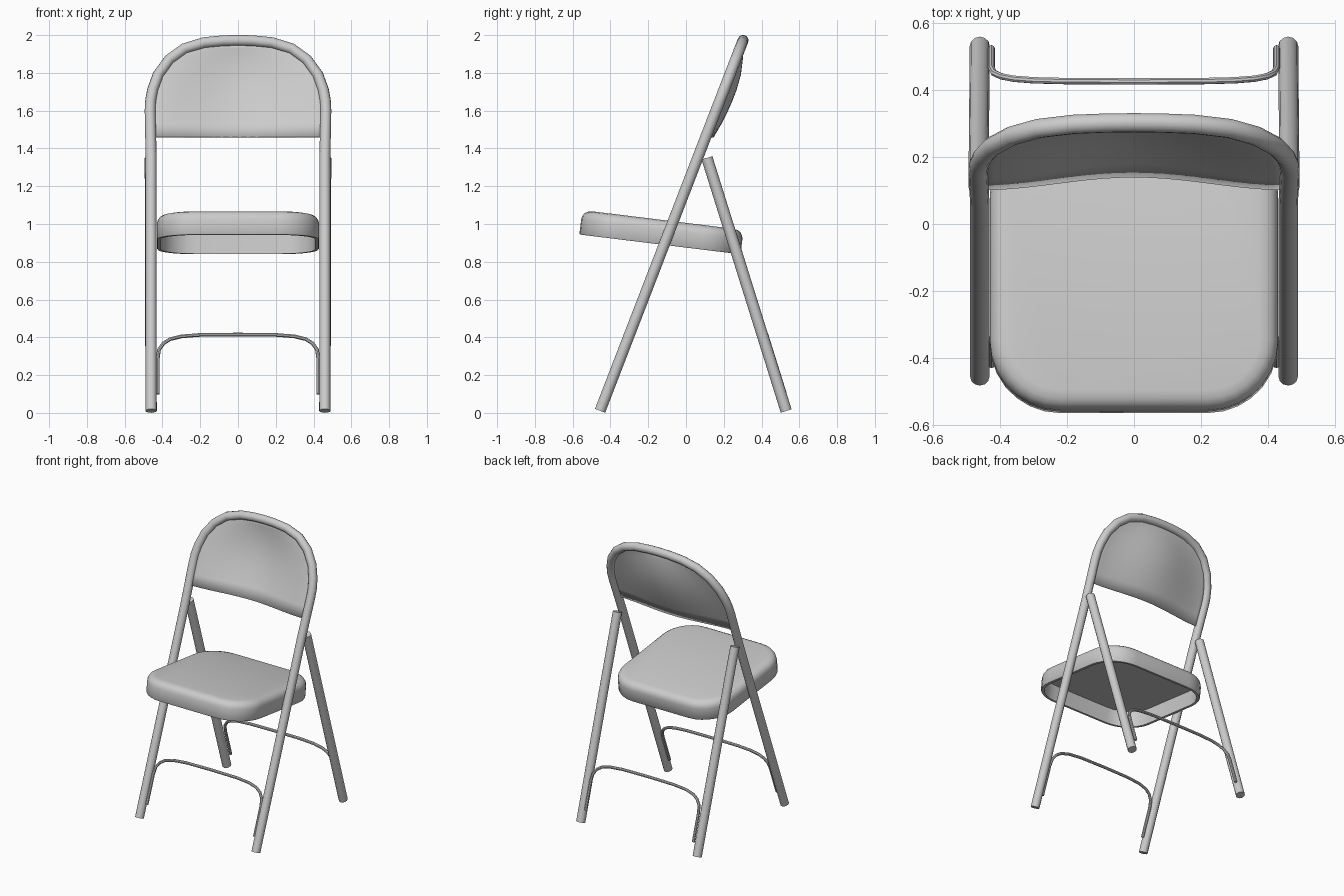
import bpy, bmesh, math
from mathutils import Matrix, Vector

if "Cube" in bpy.data.objects:
    bpy.data.objects.remove(bpy.data.objects["Cube"])


def front_y(z):
    return -0.455 + 0.386 * (z - 0.011)


def rear_y(z):
    return 0.53 - 0.313 * (z - 0.011)


def smooth(obj, angle=40):
    bpy.ops.object.select_all(action='DESELECT')
    obj.select_set(True)
    bpy.context.view_layer.objects.active = obj
    bpy.ops.object.shade_smooth_by_angle(angle=math.radians(angle))


def tube(name, points, radius, res=4):
    cu = bpy.data.curves.new(name, 'CURVE')
    cu.dimensions = '3D'
    cu.bevel_depth = radius
    cu.bevel_resolution = res
    cu.use_fill_caps = True
    sp = cu.splines.new('POLY')
    sp.points.add(len(points) - 1)
    for p, co in zip(sp.points, points):
        p.co = (*co, 1)
    obj = bpy.data.objects.new(name, cu)
    bpy.context.collection.objects.link(obj)
    bpy.ops.object.select_all(action='DESELECT')
    obj.select_set(True)
    bpy.context.view_layer.objects.active = obj
    bpy.ops.object.convert(target='MESH')
    obj = bpy.context.view_layer.objects.active
    obj.name = name
    smooth(obj)
    return obj


def mirrored(half, y_of):
    # half: (x, z) points from outside to the centre line
    full = [(-x, z) for x, z in half] + [(x, z) for x, z in reversed(half) if x > 0]
    return [(x, y_of(z), z) for x, z in full]


def mesh_object(name, bm):
    bmesh.ops.recalc_face_normals(bm, faces=bm.faces)
    me = bpy.data.meshes.new(name)
    bm.to_mesh(me)
    bm.free()
    obj = bpy.data.objects.new(name, me)
    bpy.context.collection.objects.link(obj)
    return obj


# Front legs and back arch: one bent tube in a leaning plane
arch = [(0.465, 1.6), (0.463, 1.65), (0.452, 1.71), (0.423, 1.79), (0.365, 1.87),
        (0.285, 1.928), (0.18, 1.96), (0.08, 1.97), (0, 1.972)]
tube("front_frame", mirrored([(0.46, 0.011), (0.46, 1.35)] + arch, front_y), 0.029)

# Rear legs
for side, s in (("left", -1), ("right", 1)):
    tube("rear_leg_" + side, [(s * 0.46, rear_y(0.01), 0.01),
                              (s * 0.464, rear_y(1.35), 1.35)], 0.03)

# Bent wire braces between the legs
wire = [(0.425, 0.10), (0.425, 0.29), (0.418, 0.335), (0.395, 0.368), (0.36, 0.39),
        (0.30, 0.405), (0.2, 0.413), (0, 0.415)]
tube("front_brace", mirrored(wire, front_y), 0.01, 2)
tube("rear_brace", mirrored(wire, lambda z: rear_y(z) + 0.022), 0.01, 2)

# Back panel: bowed sheet whose outline follows the arch
rows = [(0.462, 1.46, 0.038), (0.464, 1.53, 0.052)]
rows += [(x, z, b) for (x, z), b in zip(arch, (0.06, 0.063, 0.063, 0.055, 0.034, 0.014, 0.0))]
bm = bmesh.new()
n = 20
grid = []
for w, z, bow in rows:
    row = []
    for i in range(n + 1):
        u = -1 + 2 * i / n
        y = front_y(z) + bow * (0.5 + 0.5 * math.cos(math.pi * u))
        row.append(bm.verts.new((u * w, y, z)))
    grid.append(row)
for a, b in zip(grid, grid[1:]):
    for i in range(n):
        bm.faces.new((a[i], a[i + 1], b[i + 1], b[i]))
panel = mesh_object("back_panel", bm)
mod = panel.modifiers.new("thickness", 'SOLIDIFY')
mod.thickness = 0.008
mod.offset = 0
smooth(panel)


# Seat: rounded pan, hollow underneath, built from stacked outlines
def outline(inset, z, hx=0.43, hy=0.43, r=0.21, seg=7):
    pts = []
    for k, (sx, sy) in enumerate(((1, 1), (-1, 1), (-1, -1), (1, -1))):
        for i in range(seg + 1):
            a = math.pi / 2 * (k + i / seg)
            pts.append(Vector((sx * (hx - r) + (r - inset) * math.cos(a),
                               sy * (hy - r) + (r - inset) * math.sin(a), z)))
    return pts


profile = [(0.022, 0.108), (0.022, 0.0), (0.004, 0.0), (0.0, 0.006), (0.0, 0.082),
           (0.004, 0.1), (0.014, 0.115), (0.03, 0.125), (0.055, 0.13)]
bm = bmesh.new()
rings = [[bm.verts.new(p) for p in outline(i, z)] for i, z in profile]
for a, b in zip(rings, rings[1:]):
    for i in range(len(a)):
        j = (i + 1) % len(a)
        bm.faces.new((a[i], a[j], b[j], b[i]))
bm.faces.new(rings[0])
bm.faces.new(rings[-1])
seat = mesh_object("seat", bm)
seat.data.transform(Matrix.Translation((0, -0.138, 0.892))
                    @ Matrix.Rotation(math.radians(-7), 4, 'X'))
smooth(seat, 50)
